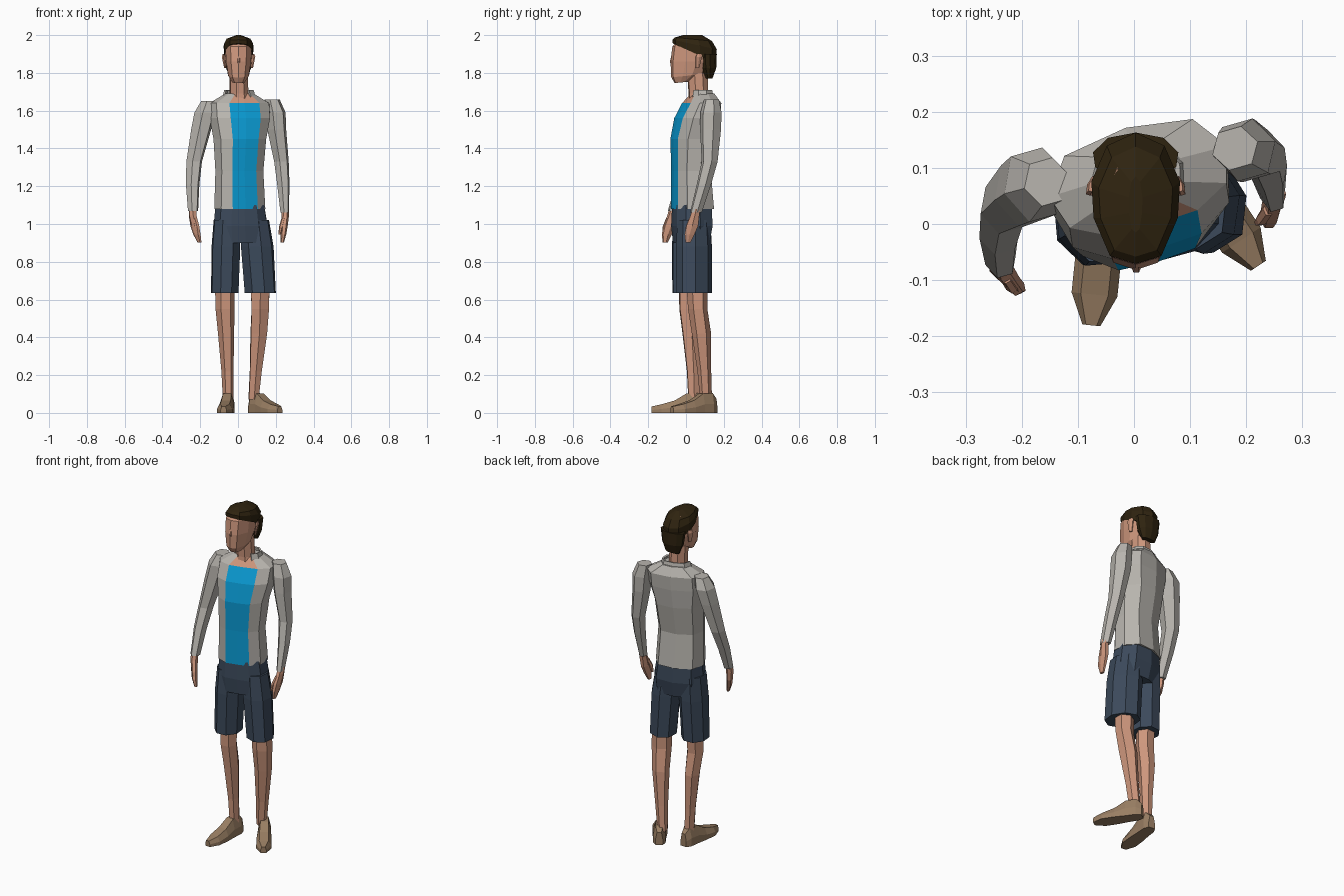
import bpy, bmesh, math

def material(name, rgb):
    m = bpy.data.materials.new(name)
    m.diffuse_color = (*rgb, 1)
    return m

SKIN = material("skin", (0.62, 0.31, 0.205))
JACKET = material("jacket grey", (0.48, 0.46, 0.425))
SHIRT = material("shirt blue", (0.003, 0.33, 0.66))
NAVY = material("shorts navy", (0.045, 0.068, 0.105))
SHOE = material("shoe tan", (0.32, 0.21, 0.125))
HAIR = material("hair dark brown", (0.028, 0.017, 0.005))

def half(points):
    """Mirror a half section (front to back) into a closed one."""
    return points + [(-u, v) for u, v in points[::-1] if u > 0]

def ngon(n, flat=False):
    off = math.pi / n if flat else 0
    r = 1 / math.cos(off)
    return [(r * math.cos(off + i * math.tau / n), r * math.sin(off + i * math.tau / n)) for i in range(n)]

BODY = half([(0, -1), (0.5, -0.96), (0.88, -0.6), (1, 0.1), (0.72, 0.8), (0, 1)])
SKULL = half([(0, -1), (0.58, -0.88), (0.95, -0.3), (1, 0.25), (0.65, 0.8), (0, 1)])
HEX, OCT = ngon(6), ngon(8, True)

def mesh_from_rings(name, mats, rings, cap=True, rule=None):
    bm = bmesh.new()
    vs = [[bm.verts.new(p) for p in ring] for ring in rings]
    n = len(vs[0])
    for a, b in zip(vs, vs[1:]):
        for i in range(n):
            bm.faces.new((a[i], a[(i + 1) % n], b[(i + 1) % n], b[i]))
    if cap:
        bm.faces.new(vs[0])
        bm.faces.new(vs[-1])
    bmesh.ops.recalc_face_normals(bm, faces=bm.faces)
    if rule:
        rule(bm)
    me = bpy.data.meshes.new(name)
    bm.to_mesh(me)
    bm.free()
    for m in mats:
        me.materials.append(m)
    ob = bpy.data.objects.new(name, me)
    bpy.context.collection.objects.link(ob)
    return ob

def loft(name, mats, shape, rows, rot=0, **kw):
    """Rows are (x, y, z, half width, half depth, optional backward drop)."""
    c, s = math.cos(math.radians(rot)), math.sin(math.radians(rot))
    rings = []
    for x, y, z, rx, ry, *drop in rows:
        d = drop[0] if drop else 0
        rings.append([(x + rx * u * c - ry * v * s, y + rx * u * s + ry * v * c, z - d * ry * v)
                      for u, v in shape])
    return mesh_from_rings(name, mats, rings, **kw)

# Jacket with the shirt showing at the front and skin at the neckline
TWIST = 16
def paint_torso(bm):
    a = math.radians(TWIST)
    for f in bm.faces:
        p = f.calc_center_median()
        across = (p.x - 0.012) * math.cos(a) + (p.y - 0.06) * math.sin(a)
        if len(f.verts) == 4 and f.normal.x * math.sin(a) - f.normal.y * math.cos(a) > 0.3 and abs(across) < 0.06:
            f.material_index = 2 if p.z > 1.645 else 1

loft("jacket_and_shirt", [JACKET, SHIRT, SKIN], BODY, [
    (0.010, 0.038, 1.08, 0.138, 0.108),
    (0.008, 0.030, 1.28, 0.130, 0.098),
    (0.010, 0.044, 1.45, 0.142, 0.116),
    (0.012, 0.062, 1.56, 0.165, 0.110),
    (0.010, 0.085, 1.64, 0.165, 0.090),
    (0.008, 0.090, 1.69, 0.078, 0.058)], TWIST, rule=paint_torso)

# Collar, open at the front
def open_front(bm):
    gone = [f for f in bm.faces if f.calc_center_median().y < 0.05]
    bmesh.ops.delete(bm, geom=gone, context='FACES')

collar = loft("collar", [JACKET], BODY, [
    (0.006, 0.08, 1.665, 0.092, 0.065), (0.006, 0.08, 1.71, 0.08, 0.055)],
    TWIST, cap=False, rule=open_front)
collar.modifiers.new("thickness", 'SOLIDIFY').thickness = 0.01

# Sleeves
loft("sleeve_a", [JACKET], HEX, [
    (-0.155, 0.075, 1.65, 0.042, 0.045), (-0.175, 0.070, 1.59, 0.058, 0.070),
    (-0.195, 0.058, 1.50, 0.055, 0.065), (-0.232, 0.030, 1.33, 0.043, 0.050),
    (-0.240, -0.015, 1.21, 0.037, 0.042), (-0.238, -0.065, 1.07, 0.028, 0.033)], TWIST)
loft("sleeve_b", [JACKET], HEX, [
    (0.180, 0.135, 1.66, 0.042, 0.040), (0.198, 0.132, 1.59, 0.056, 0.058),
    (0.205, 0.130, 1.50, 0.052, 0.058), (0.230, 0.125, 1.33, 0.040, 0.044),
    (0.240, 0.095, 1.21, 0.034, 0.040), (0.247, 0.052, 1.06, 0.023, 0.033)], TWIST)

# Hands with fingers and thumb, side is the outward direction
def hand(tag, x, y, side, rot, drift):
    loft("hand_" + tag, [SKIN], HEX, [
        (x, y, 1.08, 0.021, 0.024), (x, y - 0.008, 1.045, 0.020, 0.027),
        (x - side * drift * 0.4, y - 0.022, 0.99, 0.018, 0.036),
        (x - side * drift * 0.8, y - 0.036, 0.945, 0.015, 0.030),
        (x - side * drift * 1.3, y - 0.044, 0.902, 0.009, 0.015)], rot)
    loft("thumb_" + tag, [SKIN], HEX, [
        (x - side * 0.010, y - 0.028, 1.03, 0.010, 0.013),
        (x - side * 0.022, y - 0.046, 0.985, 0.011, 0.012),
        (x - side * 0.030, y - 0.052, 0.945, 0.006, 0.007)], rot)

hand("a", -0.240, -0.066, -1, 30, 0.028)
hand("b", 0.250, 0.055, 1, 0, 0.012)

# Shorts: hips and two legs
loft("shorts_hips", [NAVY], BODY, [
    (0.012, 0.036, 1.10, 0.132, 0.102), (0.016, 0.036, 0.99, 0.146, 0.106),
    (0.020, 0.032, 0.90, 0.140, 0.092)], 12)
loft("shorts_leg_a", [NAVY], OCT, [
    (-0.060, 0.020, 1.02, 0.066, 0.085), (-0.064, 0.016, 0.88, 0.073, 0.088),
    (-0.070, 0.010, 0.635, 0.070, 0.080)], 5)
loft("shorts_leg_b", [NAVY], OCT, [
    (0.088, 0.042, 1.02, 0.068, 0.085), (0.102, 0.042, 0.88, 0.078, 0.092),
    (0.118, 0.044, 0.635, 0.073, 0.093)], 32)

# Bare legs
loft("leg_a", [SKIN], HEX, [
    (-0.070, 0.012, 0.68, 0.052, 0.055), (-0.069, 0.010, 0.55, 0.050, 0.050),
    (-0.063, 0.028, 0.42, 0.043, 0.052), (-0.056, 0.038, 0.22, 0.032, 0.037),
    (-0.052, 0.042, 0.07, 0.028, 0.033)], 5)
loft("leg_b", [SKIN], HEX, [
    (0.117, 0.058, 0.68, 0.057, 0.055), (0.118, 0.062, 0.55, 0.055, 0.050),
    (0.110, 0.082, 0.42, 0.048, 0.052), (0.094, 0.097, 0.22, 0.035, 0.037),
    (0.082, 0.106, 0.07, 0.028, 0.033)], 32)

# Shoes: cross-sections along heel-to-toe, (distance, half width, height)
def shoe(name, heel, toe):
    dx, dy = toe[0] - heel[0], toe[1] - heel[1]
    length = math.hypot(dx, dy)
    dx, dy = dx / length, dy / length
    rings = []
    for t, w, h in [(0, 0.020, 0.075), (0.03, 0.034, 0.105), (0.09, 0.036, 0.102),
                    (0.15, 0.041, 0.066), (0.22, 0.041, 0.046), (0.275, 0.016, 0.034)]:
        section = [(-w, 0), (w, 0), (w, 0.45 * h), (0.6 * w, h), (-0.6 * w, h), (-w, 0.45 * h)]
        rings.append([(heel[0] + dx * t - dy * s, heel[1] + dy * t + dx * s, z) for s, z in section])
    mesh_from_rings(name, [SHOE], rings)

shoe("shoe_a", (-0.048, 0.093), (-0.076, -0.180))
shoe("shoe_b", (0.070, 0.155), (0.222, -0.075))

# Neck and head
loft("neck", [SKIN], OCT, [
    (0.008, 0.075, 1.63, 0.062, 0.062), (0.005, 0.066, 1.69, 0.048, 0.050),
    (0.003, 0.060, 1.80, 0.046, 0.052)], 8)
loft("head", [SKIN], SKULL, [
    (0.003, -0.020, 1.75, 0.034, 0.040, -0.1), (0.003, 0.010, 1.785, 0.056, 0.088, -0.1),
    (0.003, 0.030, 1.86, 0.069, 0.112), (0.003, 0.036, 1.94, 0.073, 0.108),
    (0.003, 0.040, 1.98, 0.050, 0.075)])
loft("nose", [SKIN], HEX, [
    (0.004, -0.072, 1.85, 0.011, 0.012), (0.004, -0.074, 1.86, 0.010, 0.014),
    (0.004, -0.066, 1.905, 0.006, 0.008)])
for side in (-1, 1):
    loft("ear", [SKIN], HEX, [
        (0.003 + side * 0.071, 0.060, 1.825, 0.005, 0.010), (0.003 + side * 0.079, 0.068, 1.885, 0.008, 0.020),
        (0.003 + side * 0.077, 0.070, 1.900, 0.006, 0.014)], side * 20)

# Hair: a cap sloping to the back, and the part covering the nape
loft("hair_cap", [HAIR], SKULL, [
    (0.003, 0.044, 1.905, 0.077, 0.114, 0.45), (0.003, 0.046, 1.950, 0.079, 0.117, 0.22),
    (0.003, 0.040, 1.978, 0.066, 0.098, 0.10), (0.003, 0.035, 2.000, 0.012, 0.050)])
loft("hair_back", [HAIR], SKULL, [
    (0.003, 0.122, 1.770, 0.044, 0.018), (0.003, 0.118, 1.825, 0.066, 0.042),
    (0.003, 0.116, 1.900, 0.076, 0.047)])
